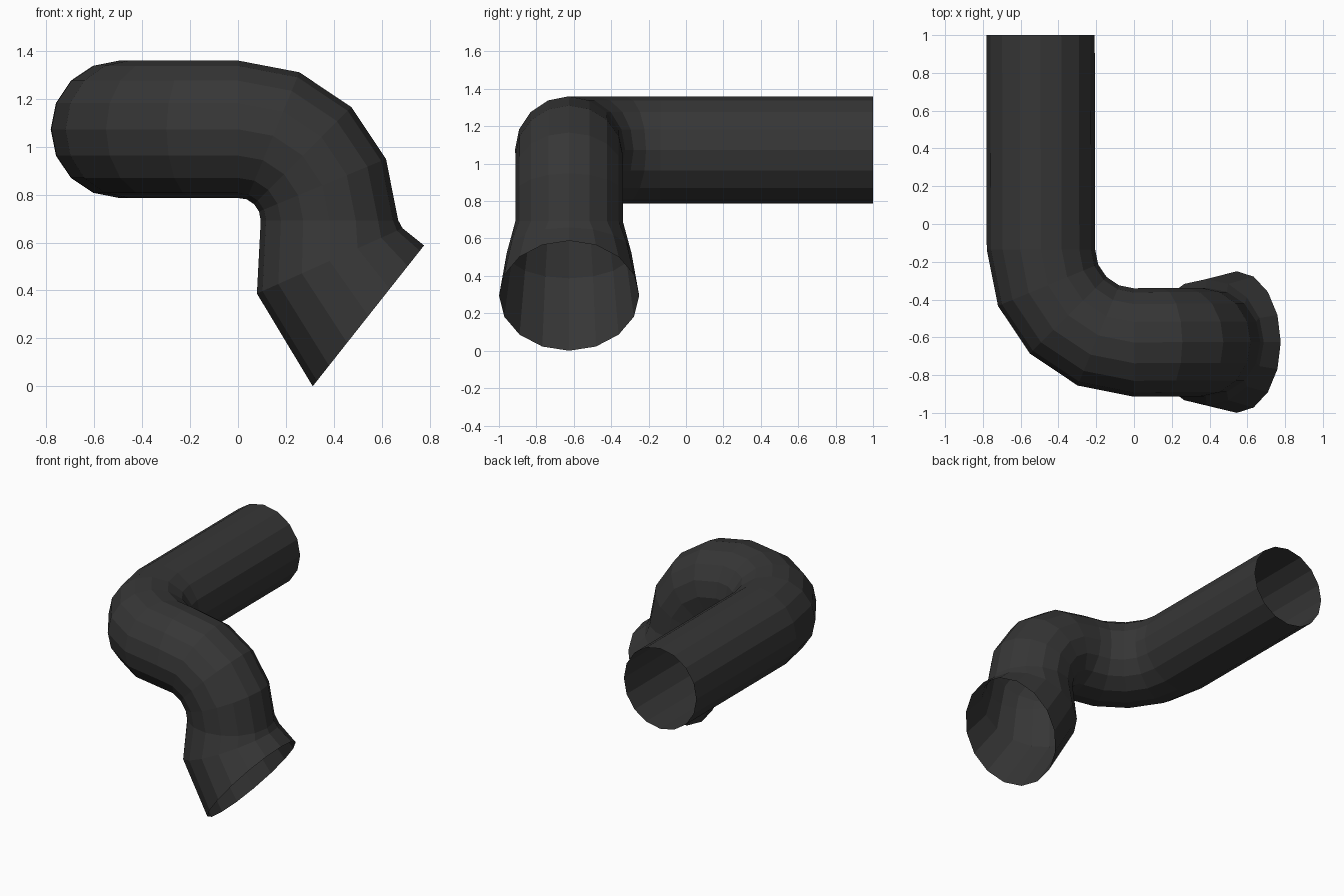
import bpy, bmesh, math
from mathutils import Vector

if "Cube" in bpy.data.objects:
    bpy.data.objects.remove(bpy.data.objects["Cube"])

SIDES = 16      # sides around the pipe
STEPS = 4       # segments per 90 degree bend
R = 0.287       # pipe radius
Z = 1.073       # height of the horizontal run
Y = -0.625      # depth of the cross run

# Each ring: centre, first axis, second axis, radius
rings = [(Vector((-0.495, 1.0, Z)), Vector((-1, 0, 0)), Vector((0, 0, 1)), R)]

# First elbow: turns the long run sideways, in the horizontal plane
for i in range(STEPS + 1):
    a = math.radians(90 * i / STEPS)
    out = Vector((-math.cos(a), -math.sin(a), 0))
    rings.append((Vector((0, -0.135, Z)) + out * Vector((0.495, 0.49, 0)).length / math.sqrt(2),
                  out, Vector((0, 0, 1)), R))

# Second elbow: turns downwards, in the vertical plane
front = Vector((0, -1, 0))
for i in range(1, STEPS + 1):
    b = math.radians(90 * i / STEPS)
    up = Vector((math.sin(b), 0, math.cos(b)))
    rings.append((Vector((0, Y, Z - 0.38)) + up * 0.382, front, up, R))

# Flared, slanted mouth, given by the inner and outer edge of each ring (x, z)
for (x0, z0), (x1, z1) in [((0.079, 0.387), (0.687, 0.66)), ((0.312, 0.0), (0.777, 0.588))]:
    lo, hi = Vector((x0, Y, z0)), Vector((x1, Y, z1))
    rings.append(((lo + hi) / 2, front, (hi - lo).normalized(), (hi - lo).length / 2))

# Skin the rings into an open tube
bm = bmesh.new()
loops = []
for c, u, v, r in rings:
    loop = []
    for j in range(SIDES):
        t = 2 * math.pi * j / SIDES
        loop.append(bm.verts.new(c + r * (u * math.cos(t) + v * math.sin(t))))
    loops.append(loop)
for p, q in zip(loops, loops[1:]):
    for j in range(SIDES):
        k = (j + 1) % SIDES
        bm.faces.new((p[j], q[j], q[k], p[k]))

mesh = bpy.data.meshes.new("bent_pipe")
bm.to_mesh(mesh)
bm.free()
pipe = bpy.data.objects.new("bent_pipe", mesh)
bpy.context.collection.objects.link(pipe)

mat = bpy.data.materials.new("dark grey")
mat.diffuse_color = (0.037, 0.037, 0.037, 1)
mat.use_nodes = True
mat.node_tree.nodes["Principled BSDF"].inputs["Base Color"].default_value = mat.diffuse_color
mesh.materials.append(mat)
